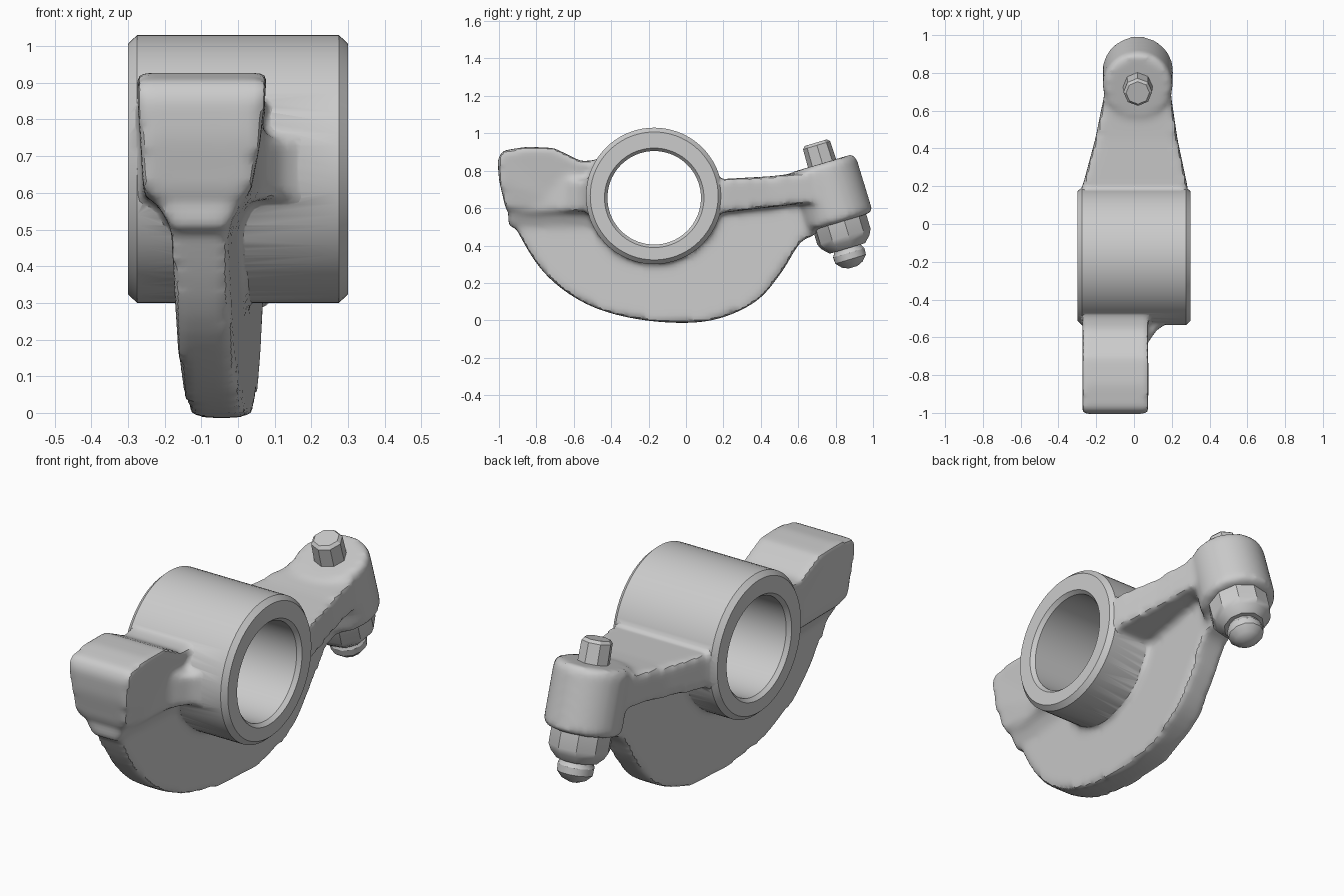
import bpy, bmesh, math
from mathutils import Vector

if "Cube" in bpy.data.objects:
    bpy.data.objects.remove(bpy.data.objects["Cube"])


def loft(bm, rings):
    """Skin a closed solid through rings of equal point count."""
    vs = [[bm.verts.new(p) for p in ring] for ring in rings]
    n = len(vs[0])
    for a, b in zip(vs, vs[1:]):
        for i in range(n):
            j = (i + 1) % n
            bm.faces.new((a[i], a[j], b[j], b[i]))
    bm.faces.new(vs[0][::-1])
    bm.faces.new(vs[-1])


def turned(bm, origin, axis, profile, sides):
    """Lathe (distance, radius) pairs around an axis."""
    o, d = Vector(origin), Vector(axis).normalized()
    u = d.orthogonal().normalized()
    w = d.cross(u)
    loft(bm, [[o + d * t + (u * math.cos(k * math.tau / sides)
                            + w * math.sin(k * math.tau / sides)) * r
               for k in range(sides)] for t, r in profile])


def box_ring(y, x0, x1, z0, z1):
    return [(x0, y, z0), (x1, y, z0), (x1, y, z1), (x0, y, z1)]


def curve(pts, steps=4):
    """Smooth Catmull-Rom path through 2D points."""
    p = [Vector(q) for q in [pts[0]] + pts + [pts[-1]]]
    out = []
    for a, b, c, d in zip(p, p[1:], p[2:], p[3:]):
        for s in range(steps):
            t = s / steps
            out.append(0.5 * (2 * b + (c - a) * t + (2 * a - 5 * b + 4 * c - d) * t * t
                              + (3 * b - a - 3 * c + d) * t ** 3))
    return out + [p[-1]]


def finish(bm, name):
    bmesh.ops.recalc_face_normals(bm, faces=bm.faces[:])
    mesh = bpy.data.meshes.new(name)
    bm.to_mesh(mesh)
    bm.free()
    ob = bpy.data.objects.new(name, mesh)
    bpy.context.collection.objects.link(ob)
    return ob


def select(ob):
    bpy.ops.object.select_all(action='DESELECT')
    ob.select_set(True)
    bpy.context.view_layer.objects.active = ob


HUB = (0, -0.17, 0.665)
BORE = (0, -0.17, 0.655)
BOSS = (0.02, 0.73, 0.83)
TILT = (0, 0.286, -0.958)

# cast body: overlapping solids, later fused and softened
bm = bmesh.new()
turned(bm, HUB, (1, 0, 0), [(-0.285, 0.358), (0.285, 0.358)], 64)

# curved web, slanting sideways from front to back
edge = curve([(-1.0, 0.80), (-0.982, 0.675), (-0.90, 0.475), (-0.765, 0.262),
              (-0.58, 0.113), (-0.365, 0.028), (-0.09, -0.012), (0.155, 0.004),
              (0.372, 0.10), (0.507, 0.252), (0.61, 0.415), (0.69, 0.46), (0.76, 0.55)])
edge += [Vector((0.72, 0.70)), Vector((-0.6, 0.70))]
loft(bm, [[(-0.043 + 0.07 * p.x + s, p.x, p.y) for p in edge] for s in (-0.077, 0.077)])

# front pad with curved top, narrowing downwards
pad = [(-1.008, 0.86), (-0.98, 0.908), (-0.85, 0.928), (-0.71, 0.922), (-0.64, 0.89),
       (-0.56, 0.85), (-0.45, 0.86), (-0.45, 0.62), (-0.62, 0.60), (-0.965, 0.60),
       (-1.0, 0.75)]
loft(bm, [[(x if z > 0.8 else x + k * (0.83 - z), y, z) for y, z in pad]
          for x, k in ((-0.275, 0.07), (0.08, -0.2))])
# taper under the pad into the web
loft(bm, [[(a, -0.95, z), (b, -0.95, z), (b + 0.03, -0.5, z), (a, -0.5, z)]
          for a, b, z in ((-0.18, -0.03, 0.50), (-0.25, 0.03, 0.62))])
# gusset flaring out to the hub
plan = [(-0.25, -0.9), (0.02, -0.9), (0.06, -0.65), (0.12, -0.56), (0.25, -0.48),
        (0.27, -0.35), (-0.27, -0.35)]
loft(bm, [[(x, y, z) for x, y in plan] for z in (0.58, 0.75)])

# rear arm
loft(bm, [box_ring(0.0, -0.285, 0.295, 0.55, 0.75),
          box_ring(0.19, -0.275, 0.285, 0.575, 0.755),
          box_ring(0.45, -0.205, 0.23, 0.605, 0.77),
          box_ring(0.72, -0.15, 0.19, 0.635, 0.80)])

# tilted rear boss
turned(bm, BOSS, TILT, [(-0.01, 0.17), (0.015, 0.185), (0.305, 0.187), (0.32, 0.165)], 40)
body = finish(bm, "rocker_body")

# crisp hub barrel and bore cutter
bm = bmesh.new()
turned(bm, HUB, (1, 0, 0), [(-0.30, 0.342), (-0.275, 0.365), (0.275, 0.365), (0.30, 0.342)], 72)
hub = finish(bm, "hub_barrel")
bm = bmesh.new()
turned(bm, BORE, (1, 0, 0), [(-0.33, 0.29), (-0.28, 0.25), (0.28, 0.25), (0.33, 0.29)], 72)
bore = finish(bm, "bore_cutter")

# fuse, soften into fillets, then add the barrel and cut the bore
m = body.modifiers.new("fuse", 'REMESH')
m.mode = 'VOXEL'
m.voxel_size = 0.018
m = body.modifiers.new("soften", 'SMOOTH')
m.factor = 0.5
m.iterations = 7
for helper, op in ((hub, 'UNION'), (bore, 'DIFFERENCE')):
    m = body.modifiers.new(op.lower(), 'BOOLEAN')
    m.operation = op
    m.object = helper
    m.solver = 'EXACT'
    helper.hide_render = True
select(body)
for m in list(body.modifiers):
    bpy.ops.object.modifier_apply(modifier=m.name)
for helper in (hub, bore):
    bpy.data.objects.remove(helper)

# adjusting screw head, lock nut and ball tip along the boss axis
hardware = {
    "screw_head": ([(-0.125, 0.062), (-0.11, 0.076), (0.06, 0.08)], 8),
    "lock_nut": ([(0.27, 0.15), (0.40, 0.15), (0.43, 0.135), (0.465, 0.10)], 10),
    "ball_tip": ([(0.42, 0.075), (0.47, 0.078), (0.49, 0.09), (0.525, 0.088),
                  (0.555, 0.06), (0.57, 0.025)], 12),
}
parts = [body]
for name, (profile, sides) in hardware.items():
    bm = bmesh.new()
    turned(bm, BOSS, TILT, profile, sides)
    parts.append(finish(bm, name))

for ob in parts:
    select(ob)
    bpy.ops.object.shade_smooth_by_angle(angle=math.radians(32))
